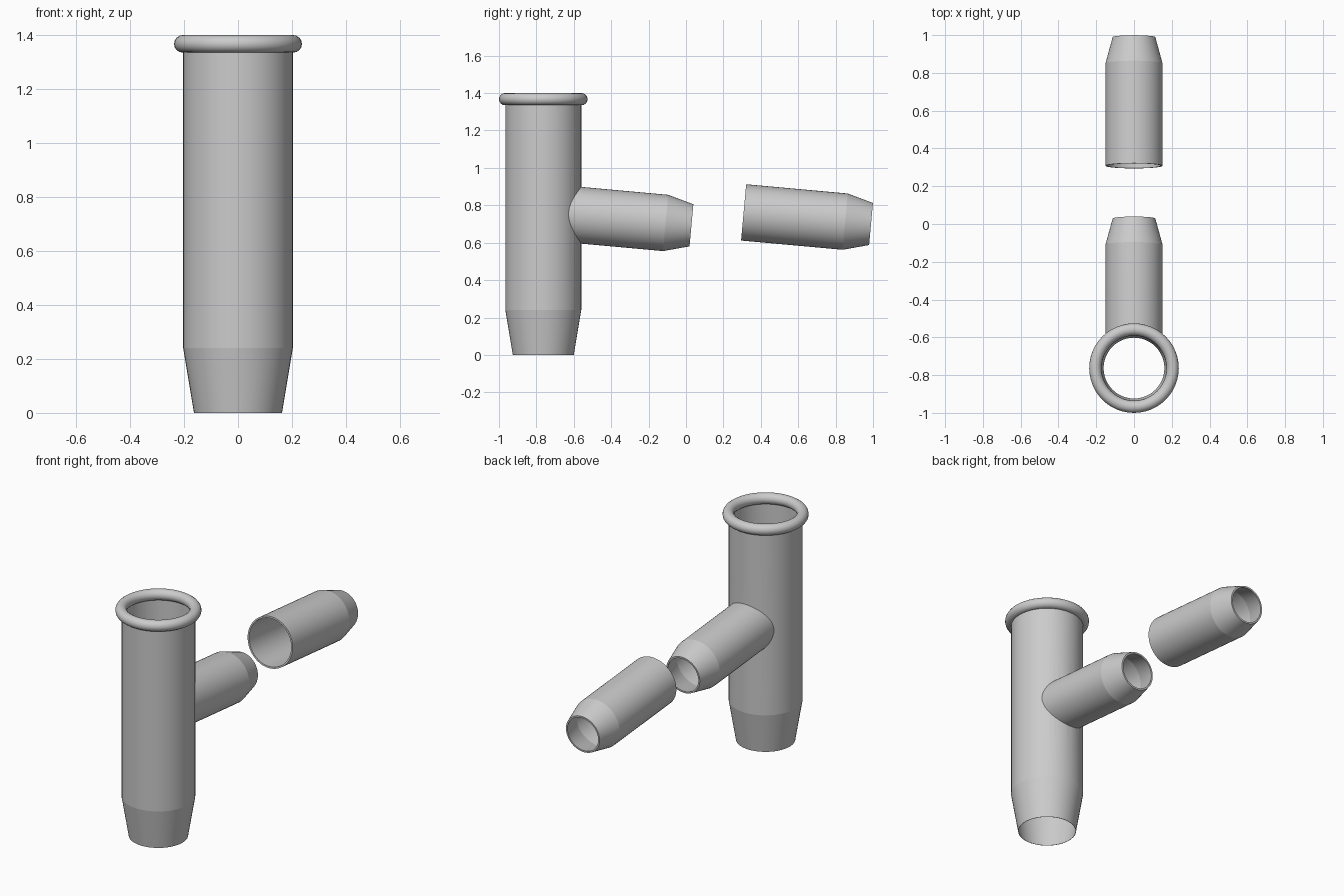
import bpy, bmesh, math
from mathutils import Matrix, Vector

if "Cube" in bpy.data.objects:
    bpy.data.objects.remove(bpy.data.objects["Cube"])

CY = -0.763          # y of the main pipe axis
R = 0.203            # main pipe radius
TILT = math.radians(5.2)
SEG = 48


def smooth(ob, angle=30):
    bpy.ops.object.select_all(action='DESELECT')
    ob.select_set(True)
    bpy.context.view_layer.objects.active = ob
    bpy.ops.object.shade_smooth_by_angle(angle=math.radians(angle))


def lathe(name, profile, matrix, move=None):
    """Revolve a closed (radius, height) profile around local z."""
    bm = bmesh.new()
    rings = []
    for i in range(SEG):
        a = 2 * math.pi * i / SEG
        ring = []
        for k, (r, h) in enumerate(profile):
            p = matrix @ Vector((r * math.cos(a), r * math.sin(a), h))
            ring.append(bm.verts.new(move(k, p) if move else p))
        rings.append(ring)
    n = len(profile)
    for i in range(SEG):
        a, b = rings[i], rings[(i + 1) % SEG]
        for k in range(n):
            m = (k + 1) % n
            bm.faces.new((a[k], b[k], b[m], a[m]))
    bmesh.ops.recalc_face_normals(bm, faces=bm.faces)
    me = bpy.data.meshes.new(name)
    bm.to_mesh(me)
    bm.free()
    ob = bpy.data.objects.new(name, me)
    bpy.context.collection.objects.link(ob)
    return ob


def axis(y, z):
    return Matrix.Translation((0, y, z)) @ Matrix.Rotation(-math.pi / 2 - TILT, 4, 'X')


# Side tube profile: straight sleeve with a tapered tip, thin wall
W = 0.01
sleeve = [(0.151, 0), (0.151, 0.545), (0.113, 0.684),
          (0.113 - W, 0.684), (0.151 - W, 0.545), (0.151 - W, 0)]
direction = Vector((0, math.cos(TILT), -math.sin(TILT)))


def saddle(k, p):
    """Slide the base ring along the sleeve axis onto the main pipe."""
    if k in (0, 5):
        y = CY + math.sqrt((R - 0.003) ** 2 - p.x ** 2)
        p = p + direction * ((y - p.y) / direction.y)
    return p


# Main pipe: open, thin wall, tapered foot
T = 0.004
pipe = lathe("main_pipe", [(0.163, 0), (R, 0.24), (R, 1.37),
                           (R - T, 1.37), (R - T, 0.24), (0.163 - T / 2, 0)],
             Matrix.Translation((0, CY, 0)))

# Opening where the branch meets the pipe
bpy.ops.mesh.primitive_cylinder_add(vertices=SEG, radius=0.141, depth=0.5)
cutter = bpy.context.object
cutter.name = "branch_hole_cutter"
cutter.hide_render = True
cutter.data.transform(axis(-0.652, 0.755) @ Matrix.Translation((0, 0, 0.2)))
mod = pipe.modifiers.new("branch_hole", 'BOOLEAN')
mod.operation = 'DIFFERENCE'
mod.solver = 'EXACT'
mod.object = cutter
bpy.context.view_layer.objects.active = pipe
bpy.ops.object.modifier_apply(modifier=mod.name)
bpy.data.objects.remove(cutter)
smooth(pipe, 8)

# Rounded rim at the top
bpy.ops.mesh.primitive_torus_add(location=(0, CY, 1.3675), major_radius=0.2045,
                                 minor_radius=0.0325, major_segments=SEG, minor_segments=16)
rim = bpy.context.object
rim.name = "top_rim"
smooth(rim, 60)

# Branch joined to the pipe, and the loose sleeve beyond it
smooth(lathe("branch_tube", sleeve, axis(-0.652, 0.755), saddle), 12)
smooth(lathe("loose_sleeve", sleeve, axis(0.308, 0.762)), 12)
